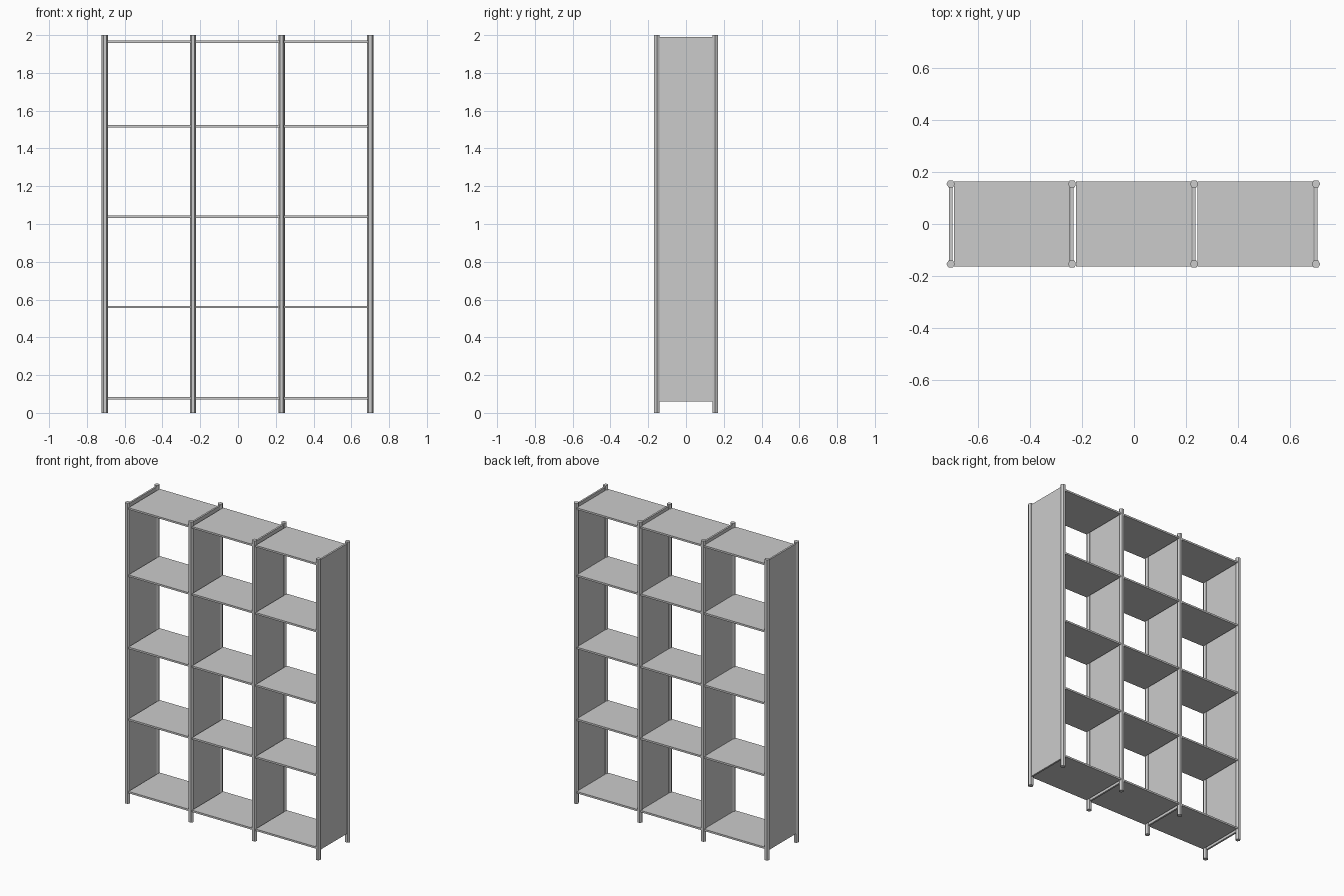
import bpy, math

if "Cube" in bpy.data.objects:
    bpy.data.objects.remove(bpy.data.objects["Cube"])

POST_X = [-0.705, -0.238, 0.231, 0.70]
SHELF_X = [(-0.692, -0.247), (-0.224, 0.221), (0.244, 0.690)]
SHELF_Z = [0.077, 0.56, 1.038, 1.518, 1.965]


def box(name, x0, x1, y0, y1, z0, z1):
    bpy.ops.mesh.primitive_cube_add(
        size=1, location=((x0 + x1) / 2, (y0 + y1) / 2, (z0 + z1) / 2))
    ob = bpy.context.object
    ob.name = name
    ob.scale = (x1 - x0, y1 - y0, z1 - z0)
    bpy.ops.object.transform_apply(location=False, rotation=False, scale=True)


def post(name, x, y):
    # hexagonal post with corners pointing along x
    bpy.ops.mesh.primitive_cylinder_add(
        vertices=6, radius=0.0165, depth=2, location=(x, y, 1),
        rotation=(0, 0, math.radians(30)))
    bpy.context.object.name = name


# upright frames: front post, back post and the panel between them
for i, x in enumerate(POST_X, 1):
    post(f"front_post_{i}", x, -0.154)
    post(f"back_post_{i}", x, 0.154)
    box(f"side_panel_{i}", x - 0.006, x + 0.006, -0.154, 0.154, 0.06, 1.99)

# shelves, one per bay and level
for b, (x0, x1) in enumerate(SHELF_X, 1):
    for l, z in enumerate(SHELF_Z, 1):
        box(f"shelf_bay{b}_level{l}", x0, x1, -0.164, 0.164, z - 0.006, z + 0.006)
